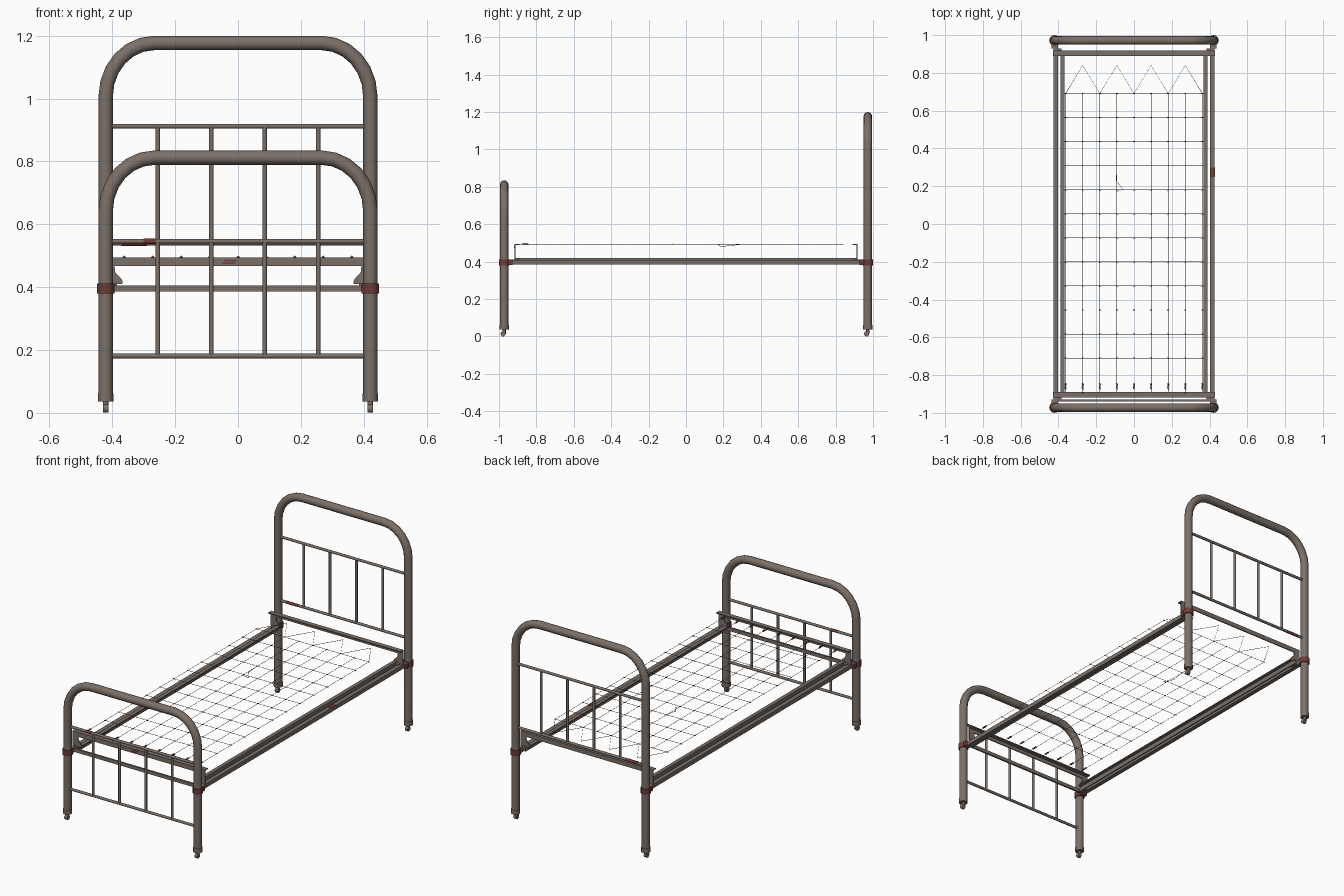
import bpy, bmesh, math
from mathutils import Matrix, Vector

cube = bpy.data.objects.get("Cube")
if cube:
    bpy.data.objects.remove(cube, do_unlink=True)


def material(name, rgb):
    m = bpy.data.materials.new(name)
    m.use_nodes = True
    m.diffuse_color = (*rgb, 1)
    m.node_tree.nodes["Principled BSDF"].inputs["Base Color"].default_value = (*rgb, 1)
    return m


PAINT = material("aged brown paint", (0.2, 0.163, 0.138))
RUST = material("red rust", (0.155, 0.045, 0.037))
WIRE = material("dark wire", (0.075, 0.064, 0.055))


def add_mesh(name, mesh, mat, smooth=True):
    mesh.materials.clear()
    mesh.materials.append(mat)
    if smooth:
        mesh.shade_smooth()
        mesh.set_sharp_from_angle(angle=math.radians(50))
    obj = bpy.data.objects.new(name, mesh)
    bpy.context.collection.objects.link(obj)
    return obj


def tubes(name, paths, radius, mat=PAINT, roundness=2):
    """Sweep a round section along every path and keep the result as one mesh."""
    curve = bpy.data.curves.new(name, "CURVE")
    curve.dimensions = "3D"
    curve.bevel_depth = radius
    curve.bevel_resolution = roundness
    curve.use_fill_caps = True
    for path in paths:
        spline = curve.splines.new("POLY")
        spline.points.add(len(path) - 1)
        for point, co in zip(spline.points, path):
            point.co = (*co, 1)
    temp = bpy.data.objects.new(name + "_path", curve)
    bpy.context.collection.objects.link(temp)
    deps = bpy.context.evaluated_depsgraph_get()
    mesh = bpy.data.meshes.new_from_object(temp.evaluated_get(deps))
    bpy.data.objects.remove(temp, do_unlink=True)
    return add_mesh(name, mesh, mat)


def boxes(name, spans, mat=PAINT):
    """One mesh of boxes, each given as x, y and z ranges."""
    bm = bmesh.new()
    for span in spans:
        mid = Vector([(a + b) / 2 for a, b in span])
        size = [abs(b - a) for a, b in span]
        bmesh.ops.create_cube(bm, size=1, matrix=Matrix.Translation(mid) @ Matrix.Diagonal((*size, 1)))
    mesh = bpy.data.meshes.new(name)
    bm.to_mesh(mesh)
    bm.free()
    return add_mesh(name, mesh, mat, False)


def flip(span, s):
    return (span[0] * s, span[1] * s)


POST_X, POST_Y, POST_R = 0.421, 0.972, 0.0228
SIDES = (-1, 1)
RODS = (-0.255, -0.085, 0.085, 0.255)


def arch(y, top):
    """Post, rounded corner, top, rounded corner, post."""
    rx, rz = 0.155, 0.17
    half = []
    for i in range(7):
        a = math.radians(90 * i / 6)
        half.append((POST_X - rx + rx * math.cos(a), y, top - rz + rz * math.sin(a)))
    half.insert(0, (POST_X, y, 0.04))
    return half + [(-x, py, z) for x, py, z in reversed(half)]


# End frames with crossbars and upright rods
for label, y, top, low, high in (("footboard", -POST_Y, 0.812, 0.181, 0.546),
                                 ("headboard", POST_Y, 1.177, 0.54, 0.912)):
    tubes(label + "_frame", [arch(y, top)], POST_R, roundness=4)
    tubes(label + "_crossbars", [[(-POST_X, y, z), (POST_X, y, z)] for z in (low, high)], 0.0078)
    tubes(label + "_rods", [[(x, y, low), (x, y, high)] for x in RODS], 0.0074)

# Feet and clamps on the four posts
corners = [(sx * POST_X, sy * POST_Y) for sx in SIDES for sy in SIDES]
tubes("post_cuffs", [[(x, y, 0.036), (x, y, 0.062)] for x, y in corners], 0.0245, roundness=4)
tubes("caster_stems", [[(x, y, 0.012), (x, y, 0.04)] for x, y in corners], 0.0085)
tubes("caster_wheels", [[(x - 0.009, y - 0.006, 0.014), (x + 0.009, y - 0.006, 0.014)]
                        for x, y in corners], 0.014, roundness=3)
tubes("clamp_collars", [[(x, y, 0.38), (x, y, 0.412)] for x, y in corners], 0.028, RUST, 4)

# Clamp lugs: rusty on the faces turned sideways, painted elsewhere
lugs = boxes("clamp_lugs", [(flip((0.403, 0.438), sx), flip((0.928, 0.965), sy), (0.382, 0.41))
                            for sx in SIDES for sy in SIDES])
lugs.data.materials.append(RUST)
for face in lugs.data.polygons:
    face.material_index = int(abs(face.normal.x) > 0.5)

# Side rails: outer bar plus an inner angle iron
boxes("side_rails", [(flip((0.402, 0.427), s), (-0.95, 0.95), (0.384, 0.408)) for s in SIDES])
angle_iron = []
for s in SIDES:
    angle_iron.append((flip((0.368, 0.39), s), (-0.915, 0.915), (0.414, 0.42)))
    angle_iron.append((flip((0.385, 0.39), s), (-0.915, 0.915), (0.388, 0.42)))
boxes("side_angle_irons", angle_iron)
boxes("rail_brackets", [(flip((0.385, 0.41), sx), flip((0.89, 0.93), sy), (0.388, 0.412))
                        for sx in SIDES for sy in SIDES])

# Raised end bars that hold the wire mesh
end_bars = []
for s in SIDES:
    end_bars.append(((-0.428, 0.428), flip((0.912, 0.918), s), (0.468, 0.494)))
    end_bars.append(((-0.428, 0.428), flip((0.89, 0.918), s), (0.488, 0.494)))
boxes("end_bars", end_bars)
boxes("foot_tie_bar", [((-0.405, 0.405), (-0.94, -0.93), (0.386, 0.406))])

# Corner gussets between side rails and end bars
bm = bmesh.new()
profile = [(0.368, 0.41), (0.428, 0.41), (0.428, 0.47), (0.393, 0.47), (0.391, 0.448), (0.37, 0.425)]
for sx in SIDES:
    for sy in SIDES:
        face = bm.faces.new([bm.verts.new((sx * x, sy * 0.912, z)) for x, z in profile])
        new = bmesh.ops.extrude_face_region(bm, geom=[face])["geom"]
        bmesh.ops.translate(bm, vec=(0, sy * 0.006, 0),
                            verts=[v for v in new if isinstance(v, bmesh.types.BMVert)])
bmesh.ops.recalc_face_normals(bm, faces=bm.faces)
gusset = bpy.data.meshes.new("corner_gussets")
bm.to_mesh(gusset)
bm.free()
add_mesh("corner_gussets", gusset, PAINT, False)

# Wire mesh
Z = 0.493
cols = [0.0905 * i for i in range(-4, 5)]
rows = [-0.71 + 0.1273 * i for i in range(12)]
wires = [[(cols[0], y, Z), (cols[-1], y, Z)] for y in rows]
wires += [[(x, rows[0], Z), (x, rows[-1], Z)] for x in cols]
wires += [[(x, -0.9, Z), (x, rows[0], Z)] for x in cols]
zigzag = [(x, 0.84 if i % 2 else rows[-1], Z) for i, x in enumerate(cols)]
wires.append(zigzag)
# One loose sagging strand
wires.append([(-0.09, 0.3, Z), (-0.095, 0.23, 0.485), (-0.06, 0.185, 0.48), (-0.09, 0.17, Z)])
tubes("wire_mesh", wires, 0.0012, WIRE, 0)

# Coil springs and hooks along the foot end
coils = []
for x in cols:
    coils.append([(x + 0.005 * math.cos(k * 1.57), -0.875 + 0.0016 * k, Z + 0.001 + 0.005 * math.sin(k * 1.57))
                  for k in range(21)])
tubes("foot_springs", coils, 0.0015, WIRE, 0)
tubes("wire_knots", [[(x - 0.005, y, Z), (x + 0.005, y, Z)] for x in cols for y in rows], 0.0025, WIRE, 0)

# Rust patches
boxes("rust_patches", [((0.406, 0.4275), (0.25, 0.3), (0.4075, 0.409)),
                       ((-0.05, -0.01), (-0.9195, -0.917), (0.473, 0.478)),
                       ((-0.045, -0.005), (-0.9195, -0.917), (0.482, 0.487))], RUST)
tubes("rust_sleeves", [[(-0.3, -POST_Y, 0.546), (-0.262, -POST_Y, 0.546)],
                       [(-0.37, POST_Y, 0.54), (-0.29, POST_Y, 0.54)]], 0.0084, RUST)
